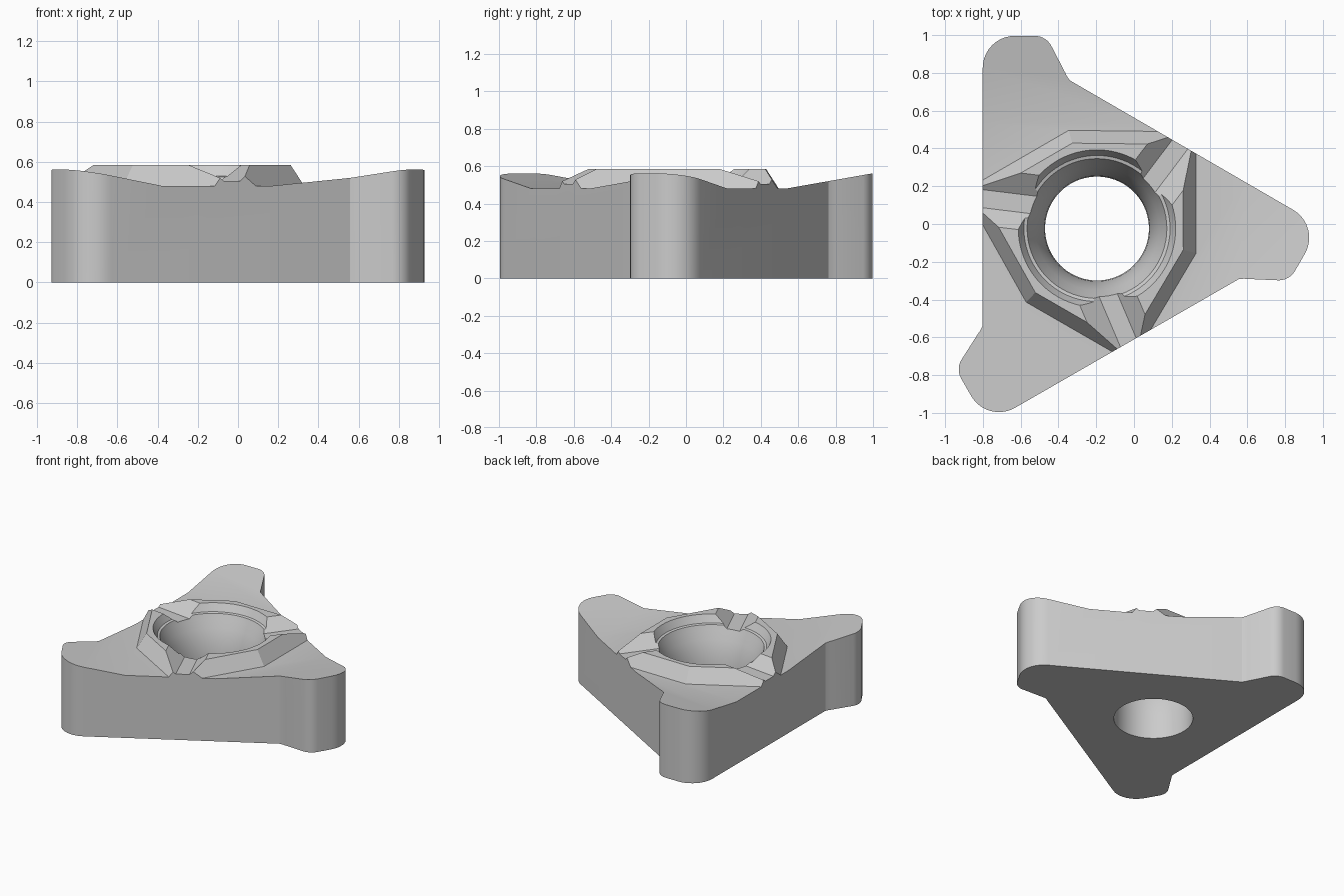
import bpy, bmesh
from math import sin, cos, radians, pi, sqrt

if "Cube" in bpy.data.objects:
    bpy.data.objects.remove(bpy.data.objects["Cube"])

CX, CY = -0.196, -0.024          # centre of the threefold symmetry


def rot(x, y, deg):
    a = radians(deg)
    return x * cos(a) - y * sin(a), x * sin(a) + y * cos(a)


def solid(name, verts, faces):
    me = bpy.data.meshes.new(name)
    me.from_pydata([(x + CX, y + CY, z) for x, y, z in verts], [], faces)
    bm = bmesh.new()
    bm.from_mesh(me)
    bmesh.ops.recalc_face_normals(bm, faces=bm.faces)
    bm.to_mesh(me)
    bm.free()
    ob = bpy.data.objects.new(name, me)
    bpy.context.collection.objects.link(ob)
    return ob


def loft(name, rings):
    """Closed solid through rings of equal point count."""
    n = len(rings[0])
    faces = [list(range(n)), list(range((len(rings) - 1) * n, len(rings) * n))]
    for r in range(len(rings) - 1):
        for i in range(n):
            j = (i + 1) % n
            faces.append((r * n + i, r * n + j, (r + 1) * n + j, (r + 1) * n + i))
    return solid(name, [p for ring in rings for p in ring], faces)


def boolean(target, tool, op):
    m = target.modifiers.new(op, 'BOOLEAN')
    m.operation, m.object, m.solver = op, tool, 'EXACT'
    bpy.context.view_layer.objects.active = target
    bpy.ops.object.modifier_apply(modifier=m.name)
    bpy.data.objects.remove(tool, do_unlink=True)


def arc(x, y, r, a0, a1, n):
    return [(x + r * cos(radians(a0 + (a1 - a0) * i / n)),
             y + r * sin(radians(a0 + (a1 - a0) * i / n))) for i in range(n + 1)]


# Blank: flat central triangle with three ramps rising towards the tips
FLOOR, CREASE, REACH, SLOPE = 0.48, 0.56, 0.8, 0.176
h = CREASE * sqrt(3)
top = []
for k in range(3):
    a = -120 * k
    for x, y, z in ((-h, CREASE, FLOOR), (-h, CREASE + REACH, FLOOR + REACH * SLOPE),
                    (h, CREASE + REACH, FLOOR + REACH * SLOPE)):
        top.append((*rot(x, y, a), z))
n = len(top)
verts = top + [(x, y, -0.2) for x, y, z in top]
faces = [(0, 3, 6), tuple(range(n, 2 * n))]
for k in range(3):
    faces.append((3 * k, 3 * k + 1, 3 * k + 2, (3 * k + 3) % n))
faces += [(i, (i + 1) % n, (i + 1) % n + n, i + n) for i in range(n)]
insert = solid("cutting_insert", verts, faces)

# Raised island around the hole: six-sided frustum
hexa = [rot(*p, -120 * k) for k in range(3) for p in ((0.525, -0.13), (0.181, -0.71))]
island = loft("island", [[(x * s, y * s, z) for x, y in hexa]
                         for s, z in ((1.13, 0.375), (0.87, 0.585))])
boolean(insert, island, 'UNION')

# Trim to the three-armed outline
arm = (arc(-0.435, 0.85, 0.17, 180, 90, 10) + arc(-0.33, 0.92, 0.10, 90, 31, 7)
       + [(-0.168, 0.825), (-0.16, 0.808), (-0.145, 0.785)])
outline = [rot(x, y, -120 * k) for k in range(3) for x, y in arm]
prism = loft("outline_prism", [[(x, y, z) for x, y in outline] for z in (0, 0.9)])
boolean(insert, prism, 'INTERSECT')

# Three flat-bottomed chip grooves from the hole to the edge
section = [(-0.05, 0.505), (0.045, 0.505), (0.16, 0.605), (-0.19, 0.605)]
for k in range(3):
    rings = []
    for t in (-0.36, 0.2):
        rings.append([(*rot(*[b + c for b, c in zip((0.44, 0.45), rot(t, s, 53))],
                            -120 * k), z) for s, z in section])
    boolean(insert, loft("groove", rings), 'DIFFERENCE')

# Through hole with curved countersink and recessed rim
profile = [(0.275, -0.1), (0.275, 0.18), (0.28, 0.25), (0.29, 0.31), (0.305, 0.37),
           (0.327, 0.43), (0.355, 0.49), (0.37, 0.525), (0.387, 0.53), (0.425, 0.60)]
SEG = 72
hole = loft("hole", [[(r * cos(2 * pi * i / SEG), r * sin(2 * pi * i / SEG), z)
                      for i in range(SEG)] for r, z in profile])
boolean(insert, hole, 'DIFFERENCE')

# Smooth shading with crisp edges
bpy.ops.object.select_all(action='DESELECT')
insert.select_set(True)
bpy.context.view_layer.objects.active = insert
bpy.ops.object.shade_smooth_by_angle(angle=radians(20))
